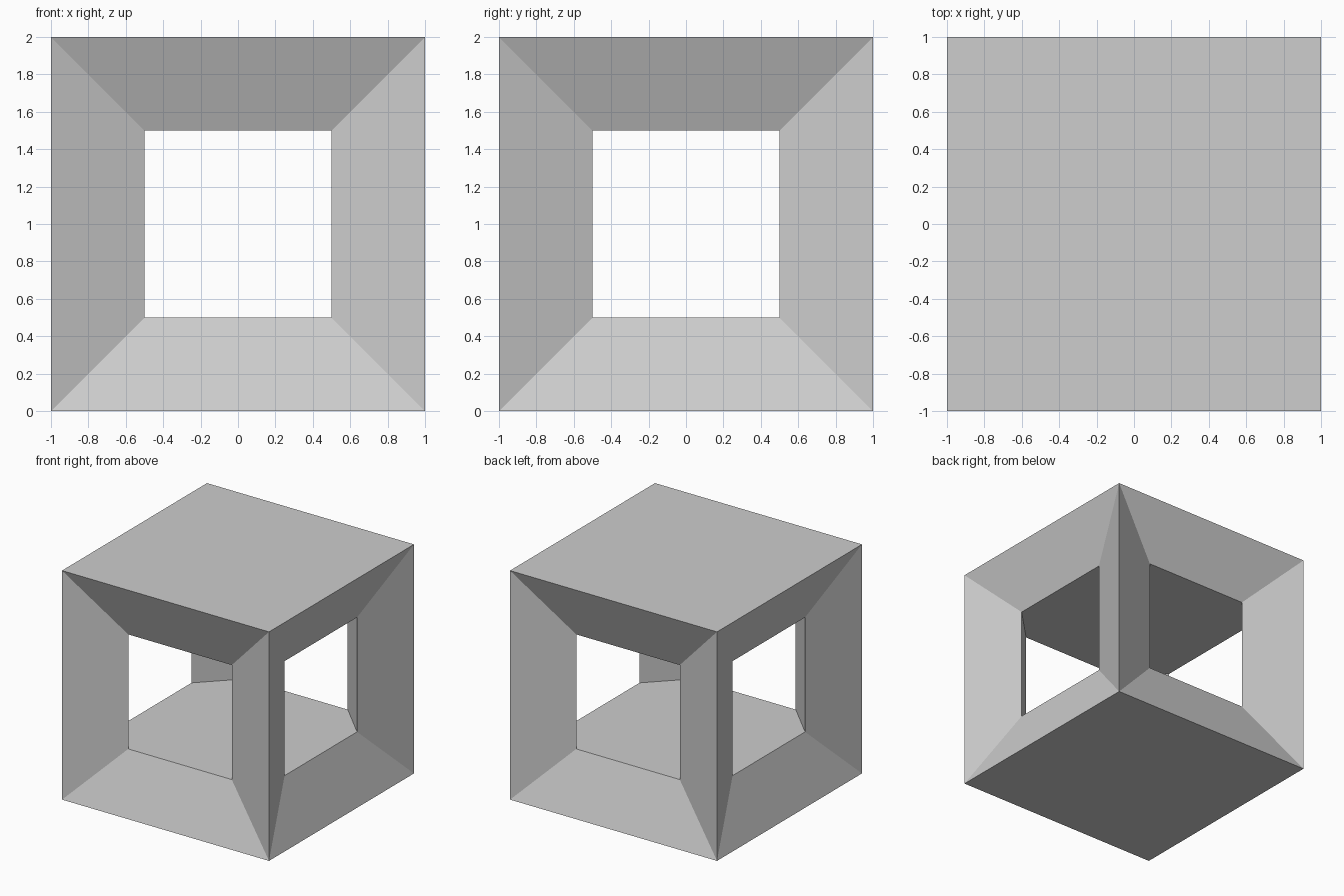
import bpy, bmesh
from math import atan2

cube = bpy.data.objects.get("Cube")
if cube:
    bpy.data.objects.remove(cube, do_unlink=True)

# Plain grey material
GREY = (0.61, 0.61, 0.61, 1)
mat = bpy.data.materials.new("plain grey")
mat.use_nodes = True
mat.diffuse_color = GREY
mat.node_tree.nodes["Principled BSDF"].inputs["Base Color"].default_value = GREY

# Solid block standing on the ground
bm = bmesh.new()
bmesh.ops.create_cube(bm, size=2)
bmesh.ops.translate(bm, vec=(0, 0, 1), verts=bm.verts)

# Bevelled window openings in the four sides
sides = [f for f in bm.faces if abs(f.normal.z) < 0.5]
bmesh.ops.inset_individual(bm, faces=sides, thickness=0.5, depth=-0.2, use_even_offset=True)
bmesh.ops.delete(bm, geom=sides, context='FACES_ONLY')
rim = [v for v in bm.verts if 0.1 < v.co.z < 1.9]


def around(verts):
    return sorted(verts, key=lambda v: atan2(v.co.y, v.co.x))


# Flat eight-sided floor and ceiling of the chamber
for low in (True, False):
    bm.faces.new(around([v for v in rim if (v.co.z < 1) == low]))

# Diagonal inner face of each corner post
for sx in (-1, 1):
    for sy in (-1, 1):
        post = [v for v in rim if v.co.x * sx > 0 and v.co.y * sy > 0]
        lower = around([v for v in post if v.co.z < 1])
        upper = around([v for v in post if v.co.z > 1])
        bm.faces.new(lower + upper[::-1])

bmesh.ops.recalc_face_normals(bm, faces=bm.faces)
mesh = bpy.data.meshes.new("open_cube_frame")
bm.to_mesh(mesh)
bm.free()
mesh.materials.append(mat)
bpy.context.collection.objects.link(bpy.data.objects.new("open_cube_frame", mesh))
